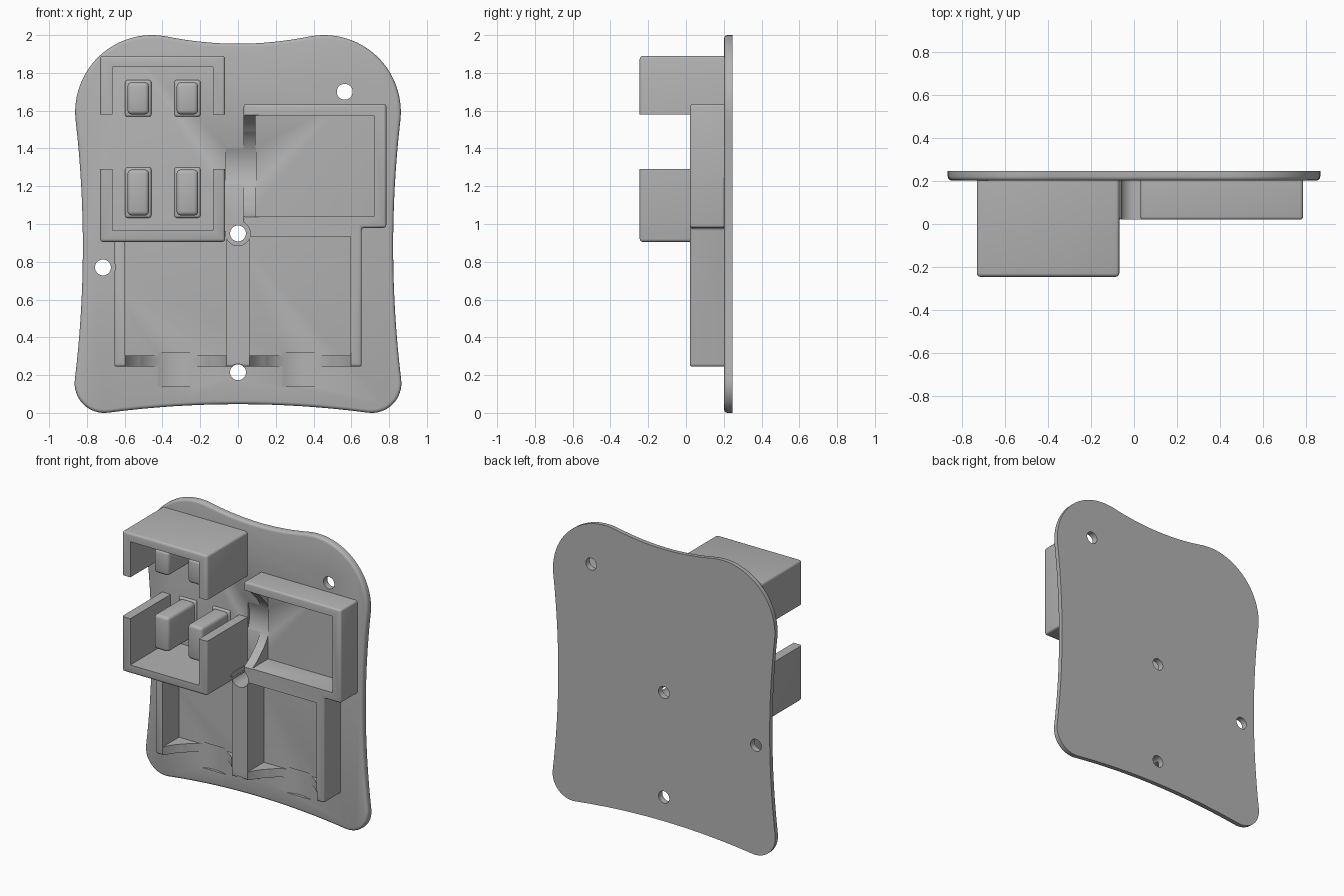
import bpy
import bmesh
from math import sin, cos, radians, tau

if "Cube" in bpy.data.objects:
    bpy.data.objects.remove(bpy.data.objects["Cube"], do_unlink=True)

grey = bpy.data.materials.new("plain grey")
grey.use_nodes = True
grey.diffuse_color = (0.45, 0.45, 0.45, 1)
grey.node_tree.nodes["Principled BSDF"].inputs["Base Color"].default_value = grey.diffuse_color

PLATE, BACK, RIM, NOSE = 0.202, 0.245, 0.02, -0.245   # depths along y
AXES = {"x": lambda u, v, t: (t, u, v),
        "y": lambda u, v, t: (u, t, v),
        "z": lambda u, v, t: (u, v, t)}


def prism(name, pts, a, b, axis="y", bevel=0.0, sides=True, segments=3):
    """Extrude a 2D outline from a to b; optionally round the edges at end a."""
    place = AXES[axis]
    bm = bmesh.new()
    first = [bm.verts.new(place(u, v, a)) for u, v in pts]
    last = [bm.verts.new(place(u, v, b)) for u, v in pts]
    n = len(pts)
    bm.faces.new(first)
    bm.faces.new(last)
    for i in range(n):
        j = (i + 1) % n
        bm.faces.new((first[i], first[j], last[j], last[i]))
    bmesh.ops.recalc_face_normals(bm, faces=bm.faces)
    if bevel:
        front, end = set(first), set(last)
        edges = [e for e in bm.edges if not set(e.verts) <= end
                 and (sides or set(e.verts) <= front)]
        bmesh.ops.bevel(bm, geom=edges, offset=bevel, segments=segments,
                        profile=0.5, affect="EDGES")
    mesh = bpy.data.meshes.new(name)
    bm.to_mesh(mesh)
    bm.free()
    mesh.materials.append(grey)
    obj = bpy.data.objects.new(name, mesh)
    bpy.context.collection.objects.link(obj)
    return obj


def rect(x0, x1, z0, z1):
    return [(x0, z0), (x1, z0), (x1, z1), (x0, z1)]


def arc(cx, cz, r, start, end, n):
    angles = [radians(start + (end - start) * i / n) for i in range(n + 1)]
    return [(cx + r * cos(a), cz + r * sin(a)) for a in angles]


def circle(cx, cz, r, n=48):
    return [(cx + r * cos(tau * i / n), cz + r * sin(tau * i / n)) for i in range(n)]


def sag(p, q, dx, dz, n=16):
    """Shallow curve between p and q, bowed by (dx, dz) at the middle."""
    out = []
    for i in range(1, n):
        t = i / n
        k = 4 * t * (1 - t)
        out.append((p[0] + (q[0] - p[0]) * t + dx * k, p[1] + (q[1] - p[1]) * t + dz * k))
    return out


def cut(obj, cutters):
    for c in cutters:
        c.hide_render = True
        m = obj.modifiers.new("cut", "BOOLEAN")
        m.operation, m.solver, m.object = "DIFFERENCE", "EXACT", c
    bpy.context.view_layer.update()
    graph = bpy.context.evaluated_depsgraph_get()
    mesh = bpy.data.meshes.new_from_object(obj.evaluated_get(graph))
    obj.modifiers.clear()
    obj.data = mesh
    for c in cutters:
        bpy.data.objects.remove(c, do_unlink=True)


def smooth(obj):
    bpy.ops.object.select_all(action="DESELECT")
    obj.select_set(True)
    bpy.context.view_layer.objects.active = obj
    bpy.ops.object.shade_smooth_by_angle(angle=radians(32))


def grooves():
    """Shallow round channels in the plate where leads leave the pockets."""
    r, cy = 0.24, PLATE + 0.02 - 0.24
    return [prism("groove", circle(x, cy, r, 96), 0.14, 0.32, "z") for x in (-0.33, 0.33)] + \
           [prism("groove", circle(cy, 1.305, r, 96), -0.065, 0.095, "x")]


def holes(sizes, a, b):
    spots = [(0.565, 1.70), (-0.715, 0.77), (0, 0.95), (0, 0.215)]
    return [prism("hole", circle(x, z, r), a, b) for (x, z), r in zip(spots, sizes) if r]


# Back plate: big rounded shoulders, small feet, bowed-in sides
right = arc(0.455, 1.593, 0.407, 101, -7, 24)
foot = arc(0.708, 0.157, 0.157, 7, -97, 16)
half = right + sag(right[-1], foot[0], -0.04, 0) + foot
mirrored = [(-x, z) for x, z in reversed(half)]
outline = (half + sag(half[-1], mirrored[0], 0, 0.045)
           + mirrored + sag(mirrored[-1], half[0], 0, -0.038))
plate = prism("back_plate", outline, PLATE, BACK, bevel=0.018, sides=False)
cut(plate, holes([0.042] * 4, 0, 0.4) + grooves())

# Low walled tray: two lower pockets and one raised pocket at the side
tray_outline = [(-0.655, 0.245), (0.655, 0.245), (0.655, 0.98), (0.785, 0.98),
                (0.785, 1.635), (0.03, 1.635), (0.03, 0.964), (-0.655, 0.964)]
tray = prism("pocket_walls", tray_outline, RIM, PLATE + 0.001, bevel=0.014)
pockets = [rect(-0.6, -0.06, 0.305, 0.935), rect(0.06, 0.595, 0.305, 0.935),
           rect(0.093, 0.72, 1.04, 1.575)]
cutters = [prism("pocket", p, -0.1, 0.4) for p in pockets]
# Round scoops through the end walls
cutters += [prism("scoop", circle(x, -0.09, 0.291, 96), 0.2, 0.32, "z") for x in (-0.33, 0.33)]
cutters += [prism("scoop", circle(-0.09, 1.307, 0.291, 96), -0.1, 0.11, "x")]
cut(tray, cutters + grooves() + holes([0, 0.065, 0.065, 0.044], -0.1, 0.4))

# Tall connector shroud, split across the middle into two U shapes
shroud = prism("connector_shroud", rect(-0.73, -0.068, 0.905, 1.89), NOSE, PLATE + 0.001,
               bevel=0.016)
cut(shroud, [prism("cavity", rect(-0.665, -0.133, 0.965, 1.83), -0.5, 0.4),
             prism("gap", rect(-0.9, 0.02, 1.29, 1.58), -0.5, 0.4)])

# Four support posts inside the shroud, each with a flared base
parts = [plate, tray, shroud]
for row, (z0, z1) in (("lower", (1.045, 1.288)), ("upper", (1.58, 1.75))):
    for side, x in (("right", -0.528), ("left", -0.268)):
        w = 0.057
        post = prism(f"{row}_{side}_post", rect(x - w, x + w, z0, z1), -0.1, PLATE + 0.001,
                     bevel=0.022)
        base = prism(f"{row}_{side}_post_base",
                     rect(x - w - 0.012, x + w + 0.012, z0 - 0.012, z1 + 0.012),
                     PLATE - 0.014, PLATE + 0.001, bevel=0.012)
        parts += [post, base]

for part in parts:
    smooth(part)
